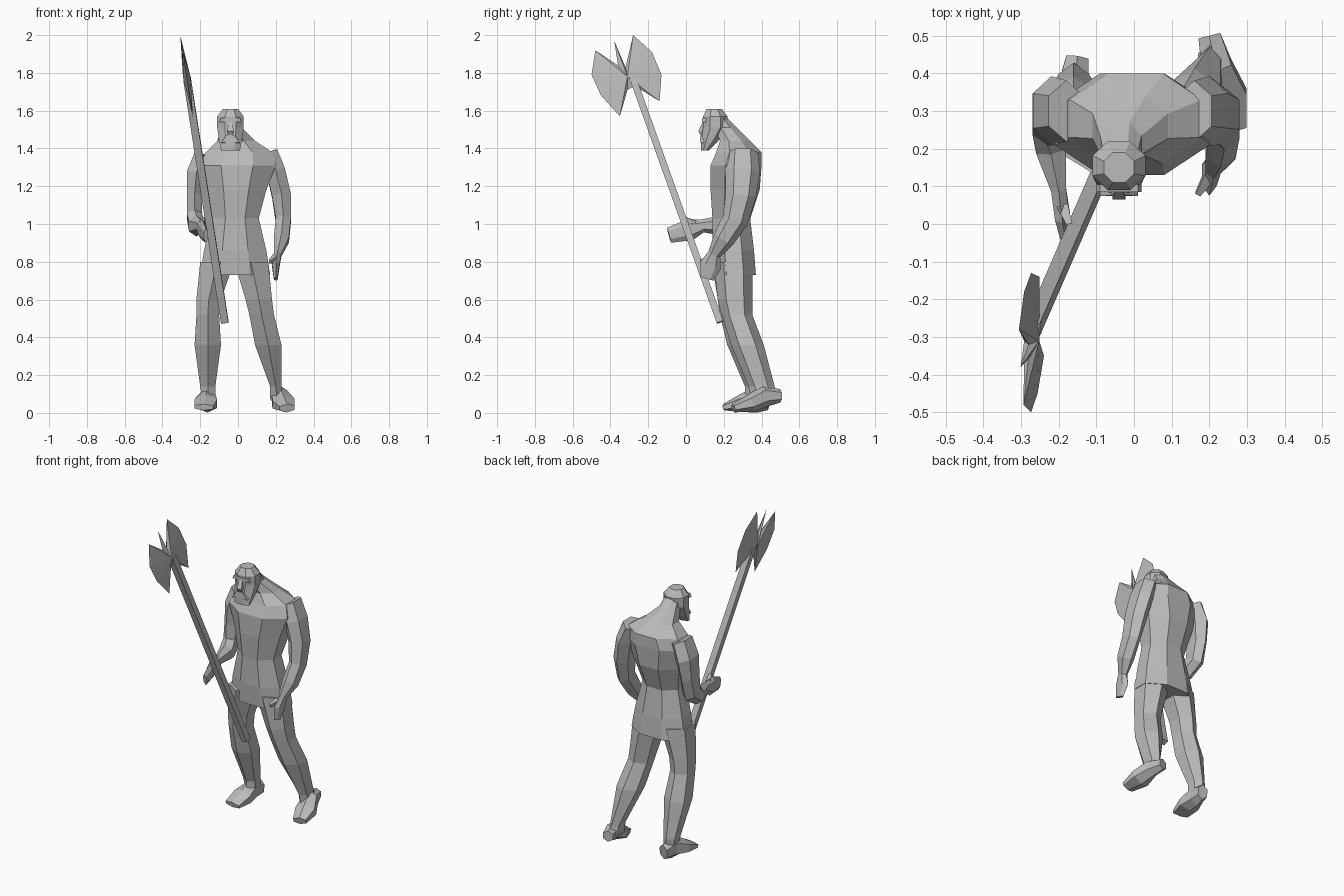
import bpy
import bmesh
import math
from mathutils import Vector

default_cube = bpy.data.objects.get("Cube")
if default_cube:
    bpy.data.objects.remove(default_cube, do_unlink=True)

CM = 0.01  # all part measurements below are in hundredths of a unit

grey = bpy.data.materials.new("stone grey")
grey.use_nodes = True
shade = (0.5, 0.5, 0.5, 1)
grey.diffuse_color = shade
grey.node_tree.nodes["Principled BSDF"].inputs["Base Color"].default_value = shade


def finish(name, bm):
    """Turn a bmesh into a flat shaded object."""
    bmesh.ops.recalc_face_normals(bm, faces=bm.faces)
    mesh = bpy.data.meshes.new(name)
    bm.to_mesh(mesh)
    bm.free()
    mesh.materials.append(grey)
    obj = bpy.data.objects.new(name, mesh)
    bpy.context.collection.objects.link(obj)
    return obj


def skin(name, rings):
    """Bridge a list of equally sized point rings and cap both ends."""
    bm = bmesh.new()
    loops = [[bm.verts.new(point * CM) for point in ring] for ring in rings]
    count = len(loops[0])
    for low, high in zip(loops, loops[1:]):
        for i in range(count):
            j = (i + 1) % count
            bm.faces.new((low[i], low[j], high[j], high[i]))
    bm.faces.new(loops[0])
    bm.faces.new(loops[-1])
    return finish(name, bm)


def polygon(center, side, depth, sides):
    """A ring whose flats touch the given half extents."""
    reach = 1 / math.cos(math.pi / sides)
    angles = [math.tau * (i + 0.5) / sides for i in range(sides)]
    return [center + (side * math.cos(a) + depth * math.sin(a)) * reach for a in angles]


def stack(name, sections, sides=8):
    """Level sections given as height, then left, right, front and back limits."""
    rings = []
    for z, x_min, x_max, y_min, y_max in sections:
        center = Vector(((x_min + x_max) / 2, (y_min + y_max) / 2, z))
        side = Vector(((x_max - x_min) / 2, 0, 0))
        depth = Vector((0, (y_max - y_min) / 2, 0))
        rings.append(polygon(center, side, depth, sides))
    return skin(name, rings)


def limb(name, stations, sides=6):
    """Sections square to a path: x, y, z, half width, half depth."""
    centers = [Vector(s[:3]) for s in stations]
    rings = []
    for i, (center, station) in enumerate(zip(centers, stations)):
        ahead = centers[min(i + 1, len(centers) - 1)]
        tangent = (ahead - centers[max(i - 1, 0)]).normalized()
        across = Vector((1, 0, 0))
        across = (across - tangent * across.dot(tangent)).normalized()
        depth = tangent.cross(across)
        rings.append(polygon(center, across * station[3], depth * station[4], sides))
    return skin(name, rings)


# Tunic, chest, sloping shoulders and thick neck
stack("torso", [
    (73, -20, 17, 15, 37),
    (86, -18, 15, 14, 36),
    (103, -14, 11, 14, 34),
    (118, -17, 15, 13, 39),
    (131, -21, 20, 13, 40),
    (138, -17, 18, 16, 40),
    (144, -11, 9, 18, 34),
    (151, -9, 2, 15, 27),
    (157, -8, 1, 14, 21),
])

# Head with a square beard
stack("head", [
    (139, -9, 1, 8, 12),
    (144, -10, 2, 8, 17),
    (151, -11, 3, 9, 22),
    (157, -11, 3, 9, 22),
    (161, -8, 0, 11, 19),
])
limb("nose", [(-4, 10, 154, 1, 1), (-4, 8, 149, 1.7, 1.5), (-4, 9, 147, 1, 1)], sides=4)
limb("brow", [(-4, 9.5, 156, 5, 1), (-4, 9.5, 154, 6, 1)], sides=4)
limb("moustache", [(-4, 8.6, 147, 2, 1), (-4, 8.4, 143, 5, 1)], sides=4)

# Legs
stack("right_leg", [
    (8, -19, -12, 32, 42),
    (14, -20, -12, 32, 42),
    (36, -23, -9, 23, 38),
    (52, -22, -10, 19, 33),
    (60, -22, -9, 18, 33),
    (80, -20, -2, 15, 34),
], sides=6)
stack("left_leg", [
    (8, 17, 24, 35, 48),
    (14, 17, 23, 34, 46),
    (36, 9, 23, 25, 40),
    (52, 6, 19, 20, 34),
    (60, 4, 18, 18, 34),
    (80, -2, 16, 16, 34),
], sides=6)

# Bare feet
limb("right_foot", [
    (-15, 44, 6, 3, 4),
    (-16, 37, 7, 4, 6),
    (-17, 29, 5, 6, 4),
    (-18, 20, 3, 5, 1.5),
])
limb("left_foot", [
    (20, 50, 9, 3, 3),
    (22, 42, 9, 4, 5),
    (24, 34, 5, 6, 4),
    (26, 25, 2.5, 4, 2),
])

# Hanging left arm
limb("left_arm", [
    (16, 30, 138, 5, 7),
    (20, 30, 128, 5, 8),
    (23, 29, 115, 5, 7),
    (24, 26, 102, 4, 6),
    (23, 20, 92, 4, 5),
    (21, 15, 84, 2, 3),
    (20, 13, 78, 2, 5),
    (20, 11, 71, 1, 3),
])
limb("left_thumb", [(20, 13, 82, 1.5, 2), (17, 8, 80, 0.7, 1)], sides=4)

# Bent right arm reaching forward
limb("right_arm", [
    (-18, 30, 137, 5, 7),
    (-22, 30, 127, 5, 8),
    (-23, 29, 115, 4, 7),
    (-23, 27, 104, 4, 6),
    (-22, 20, 99, 4, 5),
    (-20, 9, 99, 2, 3),
    (-19, 2, 97, 2, 5),
    (-17, -9, 94, 1, 3.5),
])
limb("right_thumb", [(-19, 4, 100, 1.5, 2), (-17, -1, 103, 0.7, 1)], sides=4)

# Axe shaft
foot_end = Vector((-7, 18, 48))
head_end = Vector((-27, -28, 177))
limb("axe_shaft", [(*foot_end, 2, 1.8), (*head_end, 2, 1.8)], sides=4)

# Double axe blade: an outline in the leaning plane, swelling to a thick core
outline = [
    (-48, 192), (-50, 179), (-45, 168), (-35, 157), (-31, 171), (-27, 173), (-14, 165),
    (-13, 179), (-18, 191), (-28, 200), (-32, 183), (-38, 197), (-36, 184),
]
lean = (head_end.x - foot_end.x) / (head_end.z - foot_end.z)


def on_blade(y, z, offset=0):
    return Vector((foot_end.x + lean * (z - foot_end.z) + offset, y, z)) * CM


blade = bmesh.new()
rim = [blade.verts.new(on_blade(y, z)) for y, z in outline]
for offset in (-2, 2):
    core = blade.verts.new(on_blade(-31, 178, offset))
    for i, vert in enumerate(rim):
        blade.faces.new((vert, rim[(i + 1) % len(rim)], core))
finish("axe_blade", blade)
